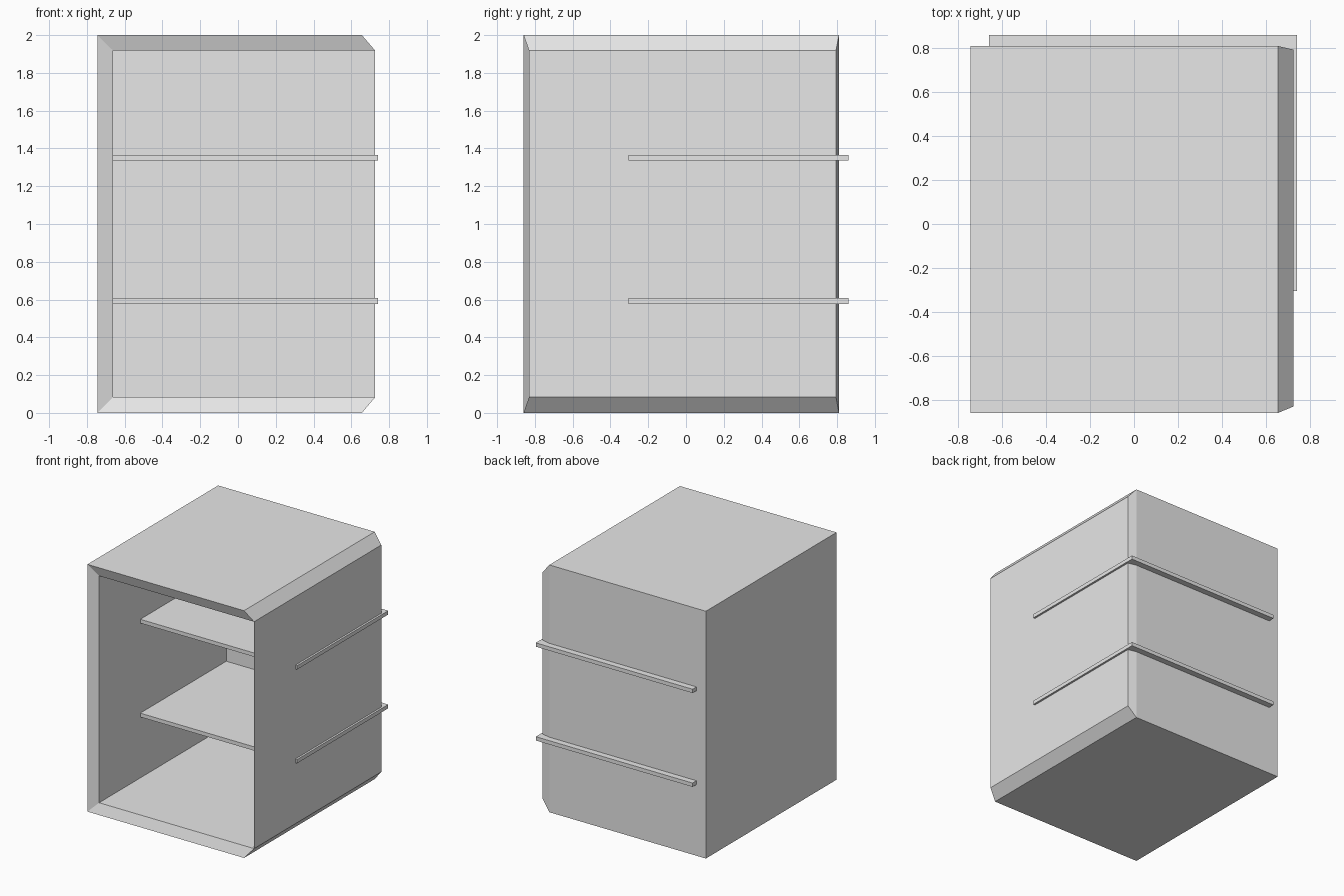
import bpy
import bmesh

cube = bpy.data.objects.get("Cube")
if cube:
    bpy.data.objects.remove(cube, do_unlink=True)

grey = bpy.data.materials.new("plain grey")
grey.use_nodes = True
colour = (0.8, 0.8, 0.8, 1)
grey.diffuse_color = colour
grey.node_tree.nodes["Principled BSDF"].inputs["Base Color"].default_value = colour


def finish(name, bm):
    mesh = bpy.data.meshes.new(name)
    bm.to_mesh(mesh)
    bm.free()
    mesh.materials.append(grey)
    obj = bpy.data.objects.new(name, mesh)
    bpy.context.collection.objects.link(obj)
    return obj


def add_box(bm, low, high):
    """Add a box between two corners and return its vertices."""
    verts = bmesh.ops.create_cube(bm, size=1)["verts"]
    for v in verts:
        for i in range(3):
            v.co[i] = high[i] if v.co[i] > 0 else low[i]
    return verts


def side(verts, axis, sign):
    """The face of a box that points along the given axis."""
    faces = {f for v in verts for f in v.link_faces}
    for f in faces:
        f.normal_update()
    return max(faces, key=lambda f: sign * f.normal[axis])


# Cabinet shell: an outer box and a lining that pushes out past its left side
bm = bmesh.new()
outer = add_box(bm, (-0.745, -0.86, 0), (0.656, 0.81, 2))
lining = add_box(bm, (-0.661, -0.831, 0.083), (0.726, 0.794, 1.918))
pairs = list(zip(outer, lining))

# Rims joining the shells around the front opening and the left panel
openings = [side(outer, 1, -1), side(outer, 0, 1)]
partner = dict(pairs)
shared = set(openings[0].edges) & set(openings[1].edges)
rims = {e for f in openings for e in f.edges} - shared
quads = [(e.verts[0], e.verts[1], partner[e.verts[1]], partner[e.verts[0]])
         for e in rims]
front_lining = side(lining, 1, -1)
bmesh.ops.delete(bm, geom=openings + [front_lining], context="FACES_ONLY")
bmesh.ops.delete(bm, geom=list(shared), context="EDGES")
for quad in quads:
    bm.faces.new(quad)
bmesh.ops.recalc_face_normals(bm, faces=bm.faces[:])
finish("cabinet_shell", bm)

# Shelves that poke through the back and the left panel
for name, z in (("lower_shelf", 0.576), ("upper_shelf", 1.335)):
    bm = bmesh.new()
    add_box(bm, (-0.661, -0.305, z), (0.742, 0.86, z + 0.031))
    finish(name, bm)
